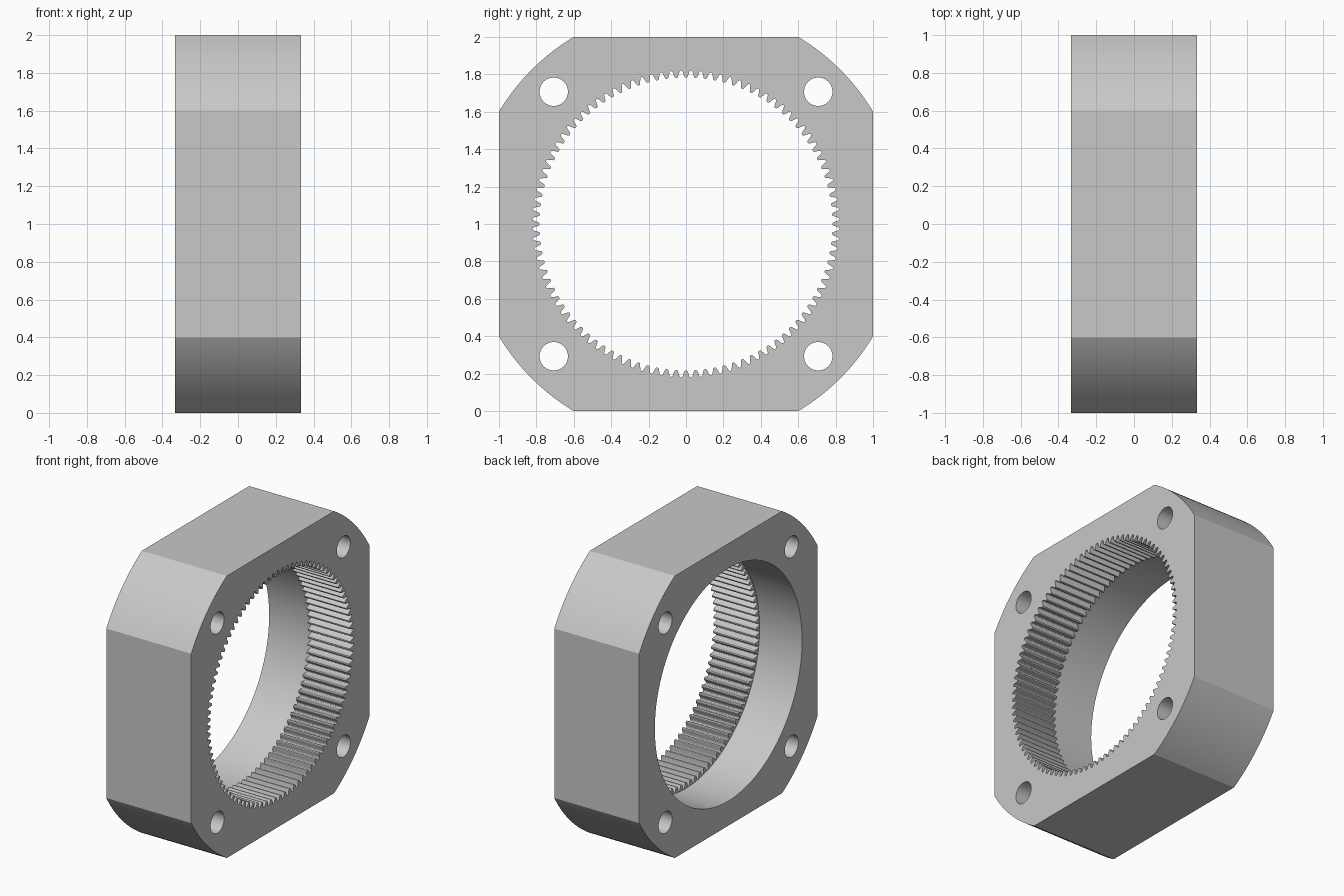
import bpy, bmesh, math

cube = bpy.data.objects.get("Cube")
if cube:
    bpy.data.objects.remove(cube, do_unlink=True)

HALF = 1 / 3          # half thickness along x
TEETH = 96
MODULE = 1 / 60
PITCH_R = TEETH * MODULE / 2
TIP_R = PITCH_R - MODULE
ROOT_R = PITCH_R + 1.25 * MODULE
BORE_R = 0.825
CORNER_R = 7 / 6
BOLT_POS = math.sqrt(0.5)
BOLT_R = 0.076


def polar(radius, angle):
    return radius * math.cos(angle), radius * math.sin(angle)


def circle(cy, cz, radius, sides):
    pts = [polar(radius, 2 * math.pi * i / sides) for i in range(sides)]
    return [(cy + y, cz + z) for y, z in pts]


def body_outline():
    # Square whose four corners are cut by one large circle
    start = math.acos(1 / CORNER_R)
    sweep = math.pi / 2 - 2 * start
    steps = 16
    return [polar(CORNER_R, q * math.pi / 2 + start + sweep * i / steps)
            for q in range(4) for i in range(steps + 1)]


def tooth_outline():
    # Inward teeth: narrow at the tip, widening to a rounded root
    quarter = math.pi * MODULE / 4
    slope = math.tan(math.radians(20))
    side = []
    for depth, inset in ((-1, 0.15), (-0.85, 0), (0, 0), (0.95, 0), (1.15, -0.1)):
        half_width = quarter + (depth * slope - inset) * MODULE
        radius = PITCH_R + depth * MODULE
        side.append((radius, half_width / radius))
    side.append((ROOT_R, 0.93 * math.pi / TEETH))
    pts = []
    for t in range(TEETH):
        mid = 2 * math.pi * t / TEETH
        pts += [polar(r, mid - a) for r, a in reversed(side)]
        pts += [polar(r, mid + a) for r, a in side]
    return pts


bm = bmesh.new()


def ring(points, x):
    verts = [bm.verts.new((x, y, z + 1)) for y, z in points]
    return verts, [bm.edges.new((verts[i - 1], verts[i])) for i in range(len(verts))]


def wall(a, b):
    # Join two matching rings with a strip of quads
    for i in range(len(a[0])):
        bm.faces.new((a[0][i - 1], a[0][i], b[0][i], b[0][i - 1]))


def cap(rings, direction):
    # Fill a flat face, leaving the inner rings open
    edges = [e for r in rings for e in r[1]]
    bmesh.ops.triangle_fill(bm, use_beauty=True, use_dissolve=False,
                            edges=edges, normal=(direction, 0, 0))


# Outer body and four bolt holes run through the full thickness
through = [body_outline()] + [circle(sy * BOLT_POS, sz * BOLT_POS, BOLT_R, 40)
                              for sy in (-1, 1) for sz in (-1, 1)]
left = [ring(p, HALF) for p in through]
right = [ring(p, -HALF) for p in through]

# Toothed half and smooth half of the central opening
teeth_end, teeth_mid = [ring(tooth_outline(), x) for x in (HALF, 0)]
bore_end, bore_mid = [ring(circle(0, 0, BORE_R, 192), x) for x in (-HALF, 0)]

cap(left + [teeth_end], 1)
cap(right + [bore_end], -1)
cap([teeth_mid, bore_mid], -1)
for a, b in zip(left, right):
    wall(a, b)
wall(teeth_end, teeth_mid)
wall(bore_end, bore_mid)
bmesh.ops.recalc_face_normals(bm, faces=bm.faces)

mesh = bpy.data.meshes.new("ring_gear_housing")
bm.to_mesh(mesh)
bm.free()
housing = bpy.data.objects.new("ring_gear_housing", mesh)
bpy.context.collection.objects.link(housing)

# Plain grey metal
grey = bpy.data.materials.new("plain_grey")
grey.use_nodes = True
colour = (0.58, 0.58, 0.58, 1)
grey.diffuse_color = colour
grey.node_tree.nodes["Principled BSDF"].inputs["Base Color"].default_value = colour
mesh.materials.append(grey)

bpy.ops.object.select_all(action="DESELECT")
housing.select_set(True)
bpy.context.view_layer.objects.active = housing
bpy.ops.object.shade_smooth_by_angle(angle=math.radians(25))
